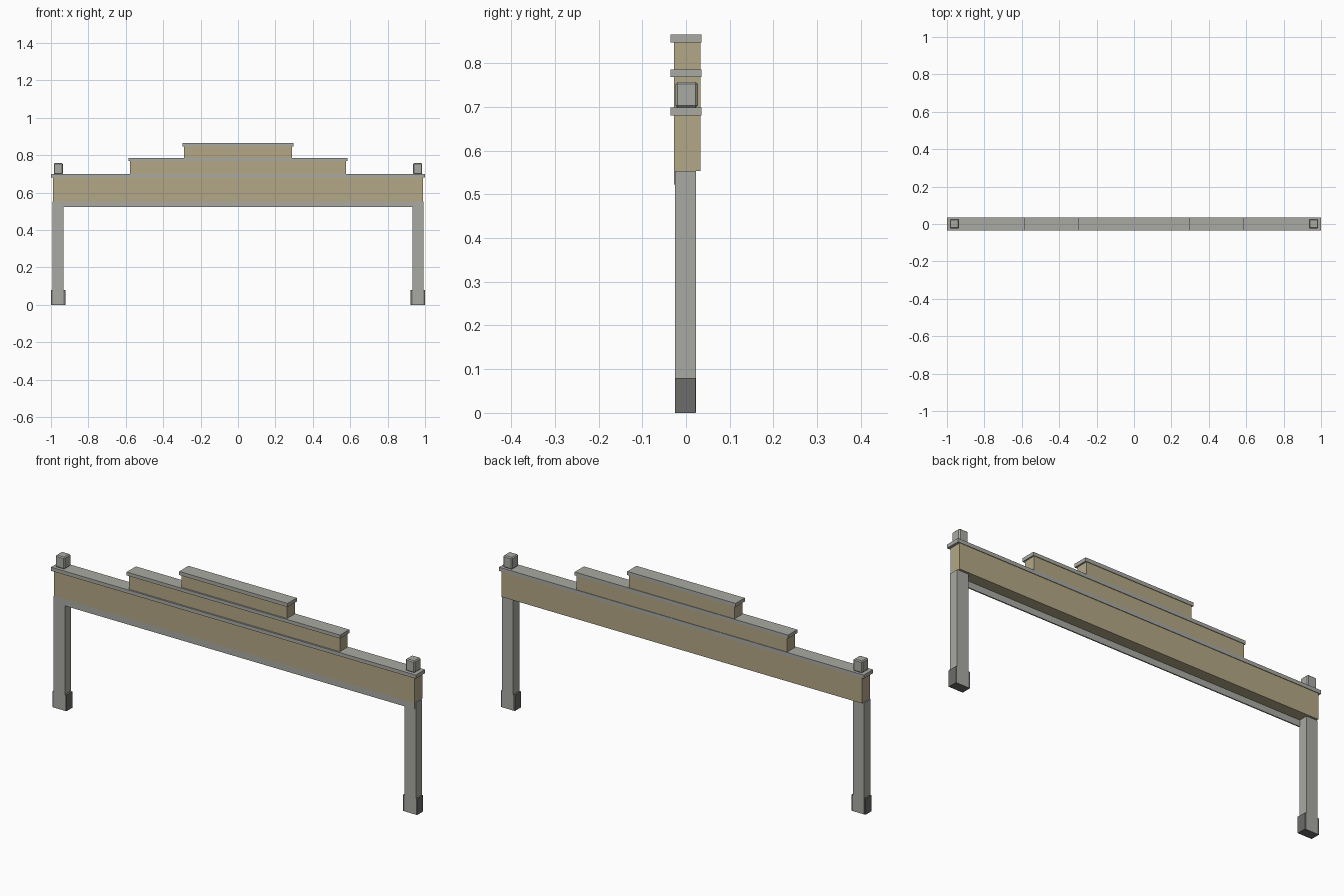
import bpy
import bmesh

default = bpy.data.objects.get("Cube")
if default:
    bpy.data.objects.remove(default, do_unlink=True)


def material(name, colour):
    mat = bpy.data.materials.new(name)
    mat.use_nodes = True
    mat.diffuse_color = (*colour, 1)
    mat.node_tree.nodes["Principled BSDF"].inputs["Base Color"].default_value = (*colour, 1)
    return mat


stone = material("grey stone", (0.40, 0.40, 0.37))
tan = material("tan plaster", (0.45, 0.39, 0.24))
dark = material("dark stone", (0.15, 0.15, 0.145))


def box(name, x, y, z, mat, bevel=0):
    """Box between the (low, high) limits on each axis."""
    bm = bmesh.new()
    bmesh.ops.create_cube(bm, size=1)
    for v in bm.verts:
        v.co = [lim[0] if c < 0 else lim[1] for c, lim in zip(v.co, (x, y, z))]
    if bevel:
        bmesh.ops.bevel(bm, geom=bm.edges[:], offset=bevel, segments=1, affect='EDGES')
    mesh = bpy.data.meshes.new(name)
    bm.to_mesh(mesh)
    bm.free()
    mesh.materials.append(mat)
    obj = bpy.data.objects.new(name, mesh)
    bpy.context.collection.objects.link(obj)
    return obj


# Three stepped wall tiers, each with an overhanging coping slab
tiers = [
    ("lower", 0.988, 1.0, 0.553, 0.68, 0.698),
    ("middle", 0.578, 0.585, 0.698, 0.768, 0.785),
    ("upper", 0.289, 0.297, 0.785, 0.847, 0.865),
]
for name, half, cap_half, bottom, top, cap_top in tiers:
    box(name + "_wall", (-half, half), (-0.028, 0.033), (bottom, top), tan)
    box(name + "_coping", (-cap_half, cap_half), (-0.036, 0.036), (top, cap_top), stone)

# Thin trim board hanging below the front of the wall
box("front_trim", (-0.988, 0.988), (-0.028, -0.022), (0.522, 0.553), stone)

# Posts, plinths and finials on both sides
for side, s in (("left", 1), ("right", -1)):
    def span(a, b):
        return sorted((a * s, b * s))

    box(side + "_post", span(0.932, 0.993), (-0.0255, 0.0225), (0.001, 0.553), stone)
    box(side + "_plinth", span(0.923, 1.0), (-0.025, 0.022), (0, 0.08), dark)
    box(side + "_finial", span(0.935, 0.985), (-0.024, 0.027), (0.698, 0.757), stone, 0.005)
